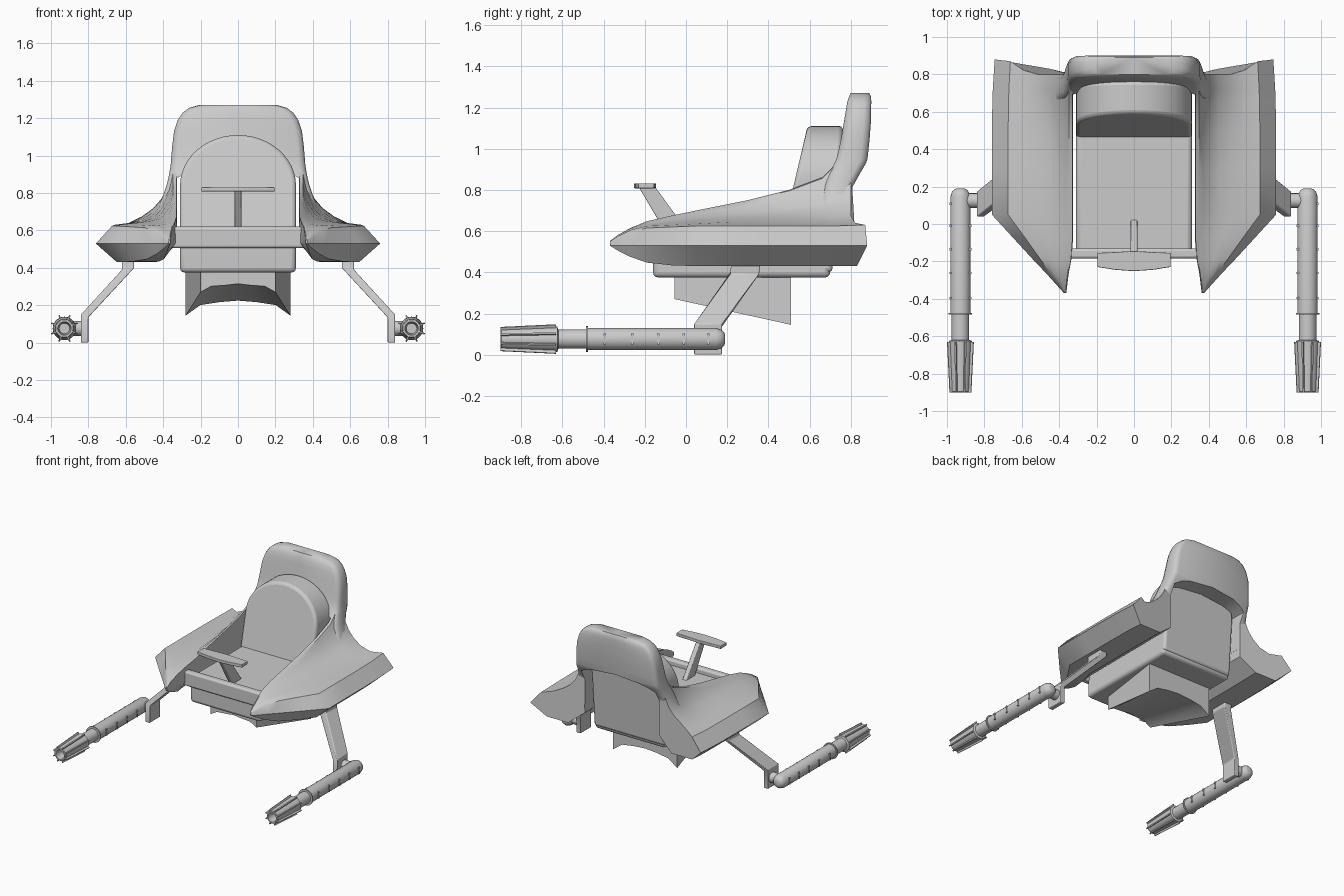
import bpy, bmesh, math
from mathutils import Vector

if "Cube" in bpy.data.objects:
    bpy.data.objects.remove(bpy.data.objects["Cube"])


def finish(name, bm, mirror=False, bevel=0.0, angle=35):
    bmesh.ops.recalc_face_normals(bm, faces=bm.faces[:])
    me = bpy.data.meshes.new(name)
    bm.to_mesh(me)
    bm.free()
    ob = bpy.data.objects.new(name, me)
    bpy.context.collection.objects.link(ob)
    bpy.ops.object.select_all(action='DESELECT')
    ob.select_set(True)
    bpy.context.view_layer.objects.active = ob
    bpy.ops.object.shade_smooth_by_angle(angle=math.radians(angle))
    if bevel:
        b = ob.modifiers.new("bevel", 'BEVEL')
        b.width, b.segments, b.limit_method = bevel, 3, 'ANGLE'
        b.angle_limit = math.radians(40)
    if mirror:
        ob.modifiers.new("mirror", 'MIRROR')
    return ob


def loft(bm, rings):
    vs = [[bm.verts.new(p) for p in r] for r in rings]
    n = len(rings[0])
    for a, b in zip(vs, vs[1:]):
        for i in range(n):
            j = (i + 1) % n
            bm.faces.new((a[i], a[j], b[j], b[i]))
    bm.faces.new(vs[0])
    bm.faces.new(vs[-1])


def prism(bm, pts, vec):
    loft(bm, [pts, [Vector(p) + Vector(vec) for p in pts]])


def box(bm, x0, x1, y0, y1, z0, z1):
    prism(bm, [(x0, y0, z0), (x1, y0, z0), (x1, y1, z0), (x0, y1, z0)], (0, 0, z1 - z0))


def lerp(table, t):
    for (a, u), (b, v) in zip(table, table[1:]):
        if t <= b:
            return u + (v - u) * max(0, (t - a) / (b - a))
    return table[-1][1]


# side pods with the rising armrests
rings = []
# y, inner x, outer x, bottom z, shoulder z, rim z
for y, n, o, b, t, h in [(-.37, .362, .374, .53, .548, .552), (-.33, .357, .41, .505, .575, .582),
                         (-.27, .35, .464, .475, .605, .615), (-.19, .335, .54, .447, .625, .648),
                         (-.07, .325, .65, .434, .63, .675), (.05, .325, .76, .43, .635, .70),
                         (.3, .325, .76, .43, .635, .75), (.5, .325, .76, .43, .635, .80),
                         (.66, .325, .757, .43, .635, .86), (.72, .325, .755, .43, .635, .92),
                         (.80, .325, .745, .43, .64, .93)]:
    w = o - n
    pts = [(0, .53), (.3, b), (.74, b), (1, .53), (.8, t - .01), (.62, t), (.45, t + .12 * (h - t)),
           (.3, t + .28 * (h - t)), (.2, t + .45 * (h - t)), (.1, t + .75 * (h - t)), (.05, h - .005), (.01, h)]
    end = [0, .03, .03, .08, .07, .02] if y == .80 else [0]
    rings.append([(n + u * w, y + (end[i] if i < len(end) else 0), z) for i, (u, z) in enumerate(pts)])
bm = bmesh.new()
loft(bm, rings)
finish("side_pod", bm, mirror=True)

# tall backrest shell with side columns running down into the pods
outer = [(.6, .50), (.66, .47), (.70, .44), (.75, .415), (.82, .388), (.88, .372), (.95, .36), (1.05, .352),
         (1.13, .342), (1.19, .322), (1.23, .295), (1.255, .262), (1.27, .21)]
inner = [(.6, .325), (.88, .325), (.91, .27), (.93, .2), (.95, 0), (1.27, 0)]
front = [(.6, .62), (.86, .68), (.90, .705), (.95, .73), (1.03, .75), (1.24, .785), (1.27, .80)]
back = [(.6, .80), (.80, .80), (.88, .845), (.94, .88), (1.1, .897), (1.25, .90), (1.27, .89)]
rings = []
for z in [.6, .65, .7, .75, .8, .84, .88, .91, .93, .95, 1, 1.05, 1.13, 1.19, 1.23, 1.255, 1.27]:
    o, i, f, b = (lerp(tb, z) for tb in (outer, inner, front, back))
    c = .035
    rings.append([(i, f, z), (o - c, f, z), (o - .3 * c, f + .3 * c, z), (o, f + c, z),
                  (o, b - c, z), (o - .3 * c, b - .3 * c, z), (o - c, b, z), (i, b, z)])
bm = bmesh.new()
loft(bm, rings)
finish("backrest_shell", bm, mirror=True, angle=50)

# front cross bar joining the pods
bm = bmesh.new()
box(bm, -.36, .36, -.185, -.13, .505, .62)
finish("front_bar", bm, bevel=.015)

# seat tub
bm = bmesh.new()
box(bm, -.31, .31, -.16, .70, .375, .58)
finish("seat_tub", bm, bevel=.025)

# arched back cushion, leaning backwards
arch = [(.31, .40)] + [(.31 * math.cos(a * math.pi / 24), .84 + .27 * math.sin(a * math.pi / 24))
                       for a in range(25)] + [(-.31, .40)]
bm = bmesh.new()
loft(bm, [[(x, .52 + .233 * (z - .81), z) for x, z in arch],
          [(x, .71 + .075 * (z - .40), z) for x, z in arch]])
finish("back_cushion", bm, bevel=.02)

# steering column and handle
bm = bmesh.new()
prism(bm, [(-.018, -.23, .815), (-.018, -.15, .815), (-.018, .035, .56), (-.018, -.08, .56)], (.036, 0, 0))
finish("steering_column", bm, bevel=.006)
bm = bmesh.new()
prism(bm, [(-.195, -.23, .808), (-.1, -.245, .808), (0, -.252, .808), (.1, -.245, .808), (.195, -.23, .808),
           (.195, -.155, .808), (0, -.145, .808), (-.195, -.155, .808)], (0, 0, .024))
finish("steering_handle", bm, bevel=.004)

# keel below the seat, arched underneath and widening to the rear
bm = bmesh.new()
rings = []
for y, w, corner, mid in [(-.055, .2, .27, .315), (.51, .28, .145, .225)]:
    k = [(-1, corner), (-.72, corner + .7 * (mid - corner)), (-.35, mid - .008), (0, mid),
         (.35, mid - .008), (.72, corner + .7 * (mid - corner)), (1, corner)]
    rings.append([(-w, y, .38)] + [(w * u, y, z) for u, z in k] + [(w, y, .38)])
loft(bm, rings)
finish("keel", bm)

# bent struts from the pods to the guns
bm = bmesh.new()
loft(bm, [[(x0, y0, z0), (x1, y0, z1), (x1, y1, z1), (x0, y1, z0)] for x0, x1, z0, z1, y0, y1 in
          [(.555, .62, .45, .45, .22, .36), (.555, .62, .40, .39, .215, .355),
           (.80, .84, .135, .15, .04, .175), (.80, .84, .0, .0, .04, .175)]])
finish("strut", bm, mirror=True, bevel=.006)

# gun bodies, turned around the barrel axis
GX, GZ = .928, .076


def turned(bm, prof, n=20):
    loft(bm, [[(GX + r * math.cos(2 * math.pi * i / n), y, GZ + r * math.sin(2 * math.pi * i / n))
               for i in range(n)] for y, r in prof])


bm = bmesh.new()
turned(bm, [(.19, .02), (.185, .033), (.17, .046), (.145, .054), (-.475, .054), (-.475, .063), (-.485, .063),
            (-.485, .047), (-.62, .047), (-.625, .062), (-.895, .05), (-.9, .046), (-.9, .036),
            (-.82, .028), (-.82, .002)])
finish("gun_barrel", bm, mirror=True)

# axle between strut and gun
bm = bmesh.new()
loft(bm, [[(x, .125 + .04 * math.cos(i * math.pi / 8), GZ + .04 * math.sin(i * math.pi / 8))
           for i in range(16)] for x in (.82, .92)])
finish("gun_axle", bm, mirror=True)

# muzzle fins
bm = bmesh.new()
for i in range(8):
    a = math.pi / 8 + i * math.pi / 4
    d = Vector((math.cos(a), 0, math.sin(a)))
    s = Vector((-d.z, 0, d.x)) * .008
    c = Vector((GX, 0, GZ))
    prism(bm, [c + d * r + Vector((0, y, 0)) - s / 2 for y, r in
               [(-.63, .04), (-.63, .076), (-.9, .062), (-.9, .04)]], s)
finish("muzzle_fins", bm, mirror=True)

# small ribs along the gun sides
bm = bmesh.new()
for y in (-.395, -.262, -.135, -.01, .108):
    box(bm, GX - .058, GX + .058, y - .006, y + .006, GZ - .026, GZ + .026)
finish("gun_ribs", bm, mirror=True)
